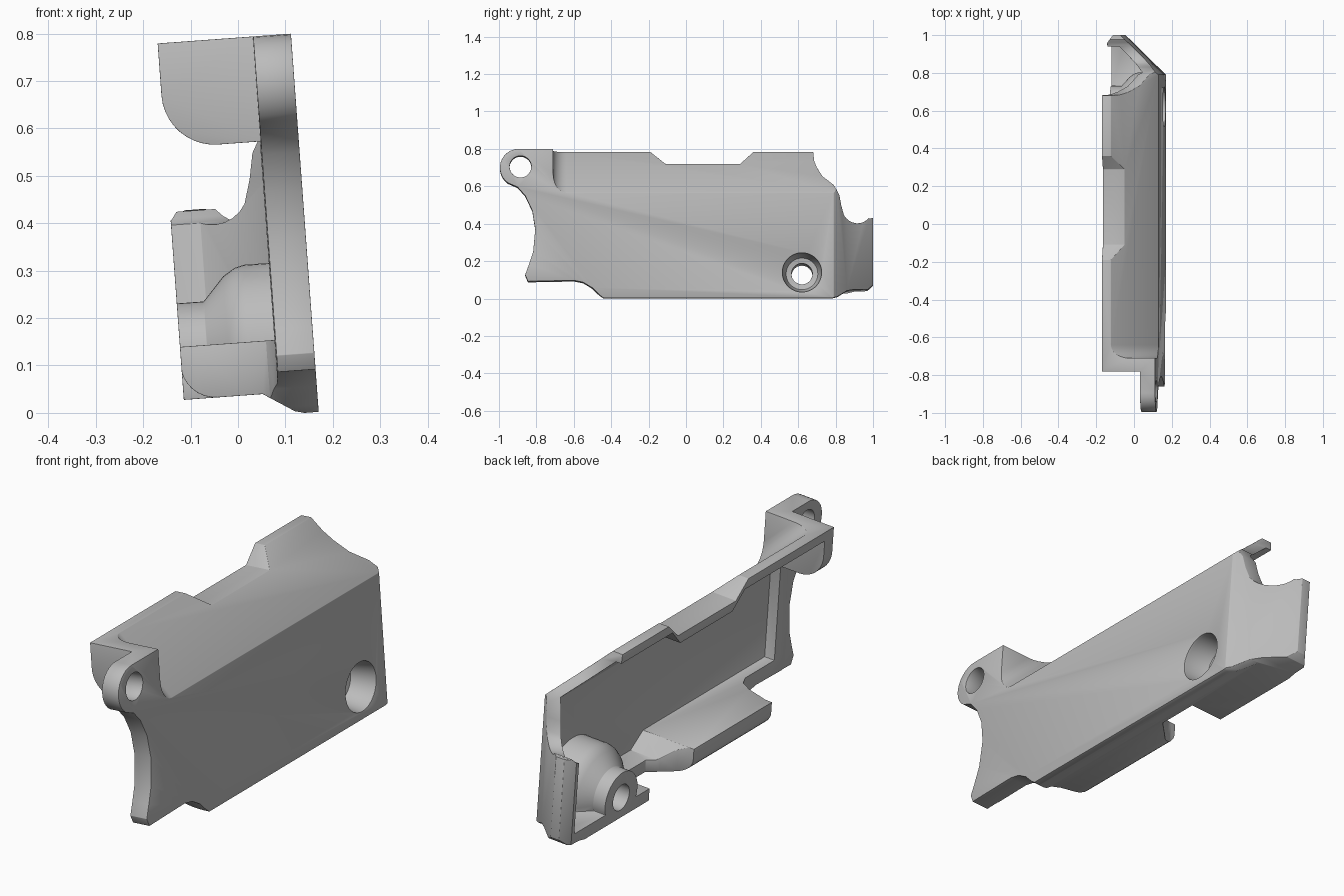
import bpy, bmesh
from math import sin, cos, radians
from mathutils import Matrix

if "Cube" in bpy.data.objects:
    bpy.data.objects.remove(bpy.data.objects["Cube"], do_unlink=True)

grey = bpy.data.materials.new("plain_grey")
grey.use_nodes = True
grey.diffuse_color = (0.5, 0.5, 0.5, 1)
grey.node_tree.nodes["Principled BSDF"].inputs["Base Color"].default_value = (0.5, 0.5, 0.5, 1)


def arc(cy, cz, r, a0, a1, n=12):
    angles = [radians(a0 + (a1 - a0) * i / n) for i in range(n + 1)]
    return [(cy + r * cos(a), cz + r * sin(a)) for a in angles]


def finish(name, bm):
    bmesh.ops.recalc_face_normals(bm, faces=bm.faces)
    mesh = bpy.data.meshes.new(name)
    bm.to_mesh(mesh)
    bm.free()
    mesh.materials.append(grey)
    obj = bpy.data.objects.new(name, mesh)
    bpy.context.collection.objects.link(obj)
    return obj


def prism(name, axis, pts, lo, hi):
    """Extrude a 2D outline along the named axis."""
    place = {"X": lambda a, b, d: (d, a, b),
             "Y": lambda a, b, d: (a, d, b),
             "Z": lambda a, b, d: (a, b, d)}[axis]
    bm = bmesh.new()
    ends = [[bm.verts.new(place(a, b, d)) for a, b in pts] for d in (lo, hi)]
    bm.faces.new(ends[0])
    bm.faces.new(ends[1])
    for i in range(len(pts)):
        j = (i + 1) % len(pts)
        bm.faces.new((ends[0][i], ends[0][j], ends[1][j], ends[1][i]))
    return finish(name, bm)


def lathe(name, profile, y, z, n=48):
    """Revolve (x, radius) points about a line along x."""
    bm = bmesh.new()
    rings = [[bm.verts.new((x, y + py, z + pz)) for py, pz in arc(0, 0, r, 0, 360, n)[:-1]]
             for x, r in profile]
    bm.faces.new(rings[0])
    bm.faces.new(rings[-1])
    for a, b in zip(rings, rings[1:]):
        for i in range(n):
            j = (i + 1) % n
            bm.faces.new((a[i], a[j], b[j], b[i]))
    return finish(name, bm)


def combine(target, tool, operation="DIFFERENCE"):
    mod = target.modifiers.new("combine", "BOOLEAN")
    mod.operation = operation
    mod.solver = "EXACT"
    mod.object = tool
    apply_modifiers(target)
    bpy.data.objects.remove(tool, do_unlink=True)


def apply_modifiers(obj):
    bpy.context.view_layer.update()
    graph = bpy.context.evaluated_depsgraph_get()
    mesh = bpy.data.meshes.new_from_object(obj.evaluated_get(graph))
    obj.modifiers.clear()
    obj.data = mesh


# Side outline with ear, top notch, rear cutout and stepped bottom
outline = arc(-.895, .69, .1, 90, 235)
outline += [(-.9, .585), (-.86, .54), (-.822, .46), (-.806, .36), (-.817, .24), (-.84, .17),
            (-.86, .115), (-.845, .08), (-.6, .085), (-.55, .075), (-.5, .045), (-.46, .005),
            (-.44, -.01), (.78, -.01), (.81, 0), (.86, .035), (.9, .045), (.97, .048),
            (1, .075), (1, .435), (.98, .43)]
outline += arc(.912, .478, .078, -35, -150, 8)
outline += [(.83, .49), (.82, .545), (.79, .6), (.73, .65), (.7, .7), (.685, .74),
            (.68, .79), (.36, .79), (.29, .722), (-.11, .722), (-.19, .79)]
cover = prism("cover_shell", "X", outline, -.112, .17)

# Sloped roof, with a rounded scoop where it meets the front wall
roof = prism("roof_cutter", "Y", [(-.065, .79), (.3, .425), (.3, 1), (-.065, 1)], -.71, 1.2)
bm = bmesh.new()
bm.from_mesh(roof.data)
edge = [e for e in bm.edges if all(abs(v.co.y + .71) < .001 and abs(v.co.x + v.co.z - .725) < .001
                                   for v in e.verts)]
bmesh.ops.bevel(bm, geom=edge, offset=.07, segments=6, profile=.5, affect="EDGES")
bm.to_mesh(roof.data)
bm.free()
combine(cover, roof)

# Angled rear wall
combine(cover, prism("rear_cutter", "Z", [(.3, .66), (-.04, 1), (-.04, 1.2), (.3, 1.2)], -1, 2))
combine(cover, prism("rear_lip_cutter", "Z", [(-.08, 1), (-.115, .955), (-.3, .955), (-.3, 1.2),
                                              (-.08, 1.2)], -1, 2))

# Hollow inside, following the roof, notch and rear wall
cavity = prism("cavity", "X", [(-.72, .148), (.12, .148), (.2, .09), (.94, .09), (.94, .75),
                               (.33, .75), (.27, .682), (-.09, .682), (-.17, .75), (-.72, .75)],
               -.3, .135)
combine(cavity, prism("cavity_roof", "Y", [(-.4, 0), (.2, 0), (.2, .465), (-.085, .75),
                                           (-.085, .8), (-.4, .8)], -1, 1.1), "INTERSECT")
combine(cavity, prism("cavity_rear", "Z", [(-.4, -1), (.2, -1), (.2, .69), (-.05, .94), (-.4, .94)],
                      -1, 1), "INTERSECT")
combine(cover, cavity)

# Front: clear around the ear and leave a round-cornered wall
combine(cover, prism("ear_cutter", "Y", [(-.4, -.2), (.09, -.2), (.09, 1), (-.4, 1)], -1.2, -.78))
tab = arc(.0, .68, .112, 180, 270, 10)
combine(cover, prism("tab_cutter", "Y", [(-.4, -.2), (.088, -.2), (.088, .568)] + tab[::-1]
                     + [(-.4, .68)], -1.1, -.7))

# Bottom flange: curved ends
combine(cover, prism("flange_front_cutter", "Z", [(-.4, -1.1), (.088, -1.1), (.088, -.52), (.07, -.48),
                                                  (.02, -.45), (-.08, -.42), (-.4, -.41)], -.2, .16))
combine(cover, prism("flange_rear_cutter", "Z", [(-.4, .12), (-.09, .12), (-.05, .14), (.0, .19),
                                                 (.04, .23), (.04, .42), (-.4, .42)], -.2, .16))

# Screw boss
combine(cover, lathe("boss", [(-.112, .112), (-.055, .112), (-.01, .162), (.015, .178),
                              (.035, .183), (.145, .183)], .62, .128), "UNION")

# Underside: chamfer along the plate and rounded flange edge
combine(cover, prism("bottom_cutter", "Y", [(.4, -.01), (.14, -.01), (.12, -.005), (.055, .036),
                                            (-.4, .036), (-.4, -.4), (.4, -.4)], -1.2, 1.2))
combine(cover, prism("flange_edge_cutter", "Y", arc(-.04, .11, .074, 180, 270, 8)
                     + [(-.04, -.2), (-.4, -.2), (-.4, .11)], -1, .3))

# Screw hole and ear hole
combine(cover, lathe("screw_hole", [(.3, .105), (.16, .105), (.06, .085), (.06, .056), (-.3, .056)],
                     .62, .128))
combine(cover, lathe("ear_hole", [(.3, .058), (-.3, .058)], -.885, .695))

# Soft edges
weld = cover.modifiers.new("weld", "WELD")
weld.merge_threshold = .0005
bevel = cover.modifiers.new("soft_edges", "BEVEL")
bevel.width = .012
bevel.segments = 2
bevel.limit_method = "ANGLE"
bevel.angle_limit = radians(38)
apply_modifiers(cover)

# Lean the cover inwards at the top
cover.data.transform(Matrix.Rotation(radians(-4.2), 4, "Y"))
bpy.context.view_layer.update()
low = min(v.co.z for v in cover.data.vertices)
cover.data.transform(Matrix.Translation((0, 0, -low)))

bpy.ops.object.select_all(action="DESELECT")
cover.select_set(True)
bpy.context.view_layer.objects.active = cover
bpy.ops.object.shade_smooth_by_angle(angle=radians(32))
